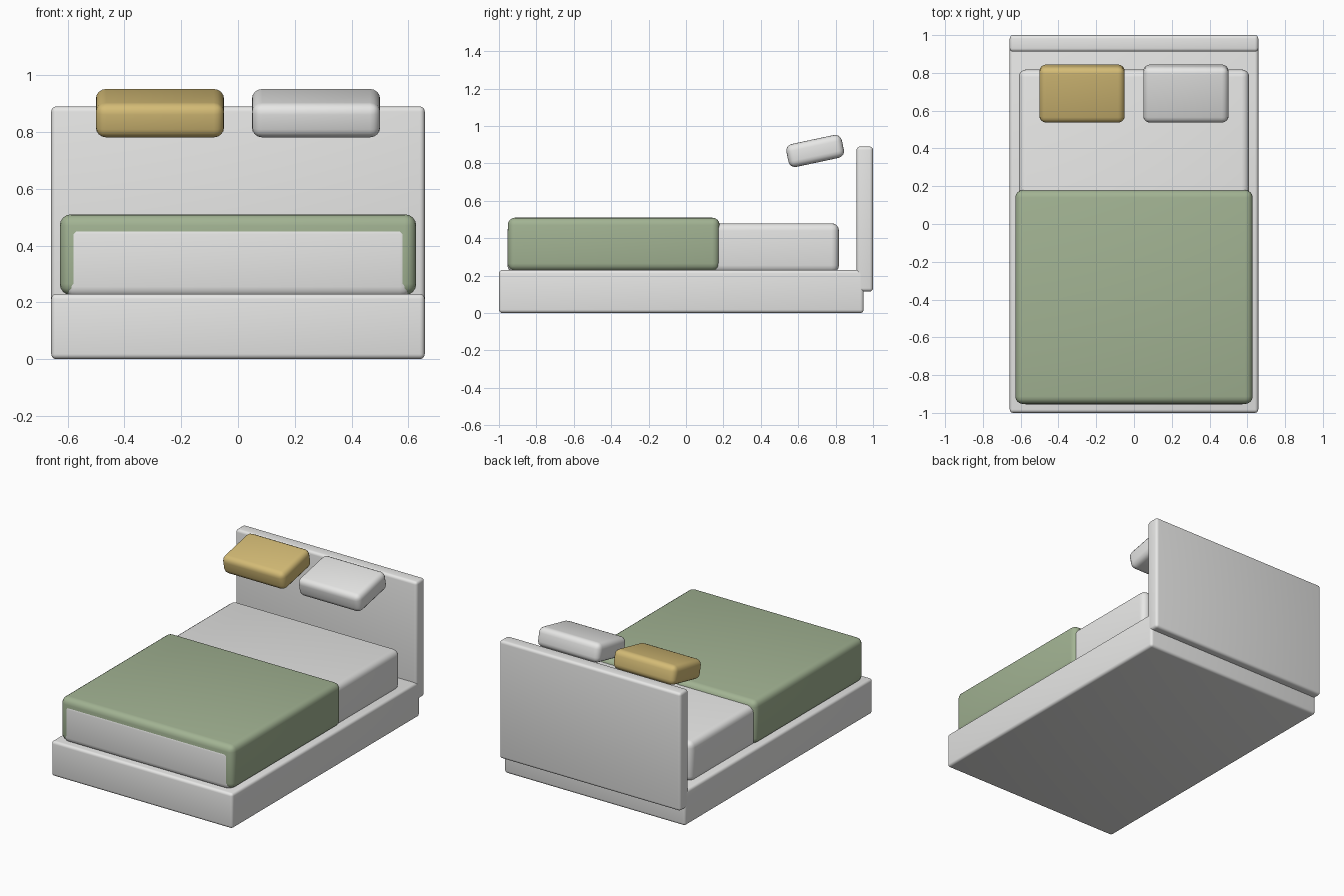
import bpy, math

if "Cube" in bpy.data.objects:
    bpy.data.objects.remove(bpy.data.objects["Cube"])


def material(name, rgb):
    m = bpy.data.materials.new(name)
    m.diffuse_color = (*rgb, 1)
    m.use_nodes = True
    m.node_tree.nodes["Principled BSDF"].inputs["Base Color"].default_value = m.diffuse_color
    return m


WHITE = material("off_white", (0.8, 0.8, 0.79))
GREEN = material("sage_green", (0.36, 0.45, 0.29))
GOLD = material("mustard_gold", (0.66, 0.50, 0.18))


def rounded_box(name, lo, hi, bevel, mat, tilt=0):
    """Box between two corners with rounded edges, tilted about x."""
    center = [(a + b) / 2 for a, b in zip(lo, hi)]
    bpy.ops.mesh.primitive_cube_add(size=1, location=center)
    ob = bpy.context.object
    ob.name = name
    ob.scale = [b - a for a, b in zip(lo, hi)]
    bpy.ops.object.transform_apply(location=False, rotation=False, scale=True)
    ob.rotation_euler.x = math.radians(tilt)
    mod = ob.modifiers.new("rounded_edges", 'BEVEL')
    mod.width = bevel
    mod.segments = 4
    bpy.ops.object.modifier_apply(modifier=mod.name)
    ob.data.materials.append(mat)
    bpy.ops.object.shade_smooth_by_angle(angle=math.radians(40))
    return ob


# Frame
rounded_box("bed_base", (-0.658, -1, 0), (0.658, 0.95, 0.23), 0.018, WHITE)
rounded_box("headboard", (-0.658, 0.912, 0.115), (0.658, 1, 0.89), 0.018, WHITE)

# Bedding: the mattress end shows just proud of the blanket's front
rounded_box("mattress", (-0.61, -0.955, 0.215), (0.61, 0.818, 0.48), 0.04, WHITE)
rounded_box("blanket", (-0.628, -0.953, 0.225), (0.628, 0.18, 0.51), 0.04, GREEN)

# Tilted pillows
for name, x, mat in (("left_pillow", -0.275, GOLD), ("right_pillow", 0.275, WHITE)):
    rounded_box(name, (x - 0.226, 0.539, 0.804), (x + 0.226, 0.842, 0.929),
                0.036, mat, tilt=12)
